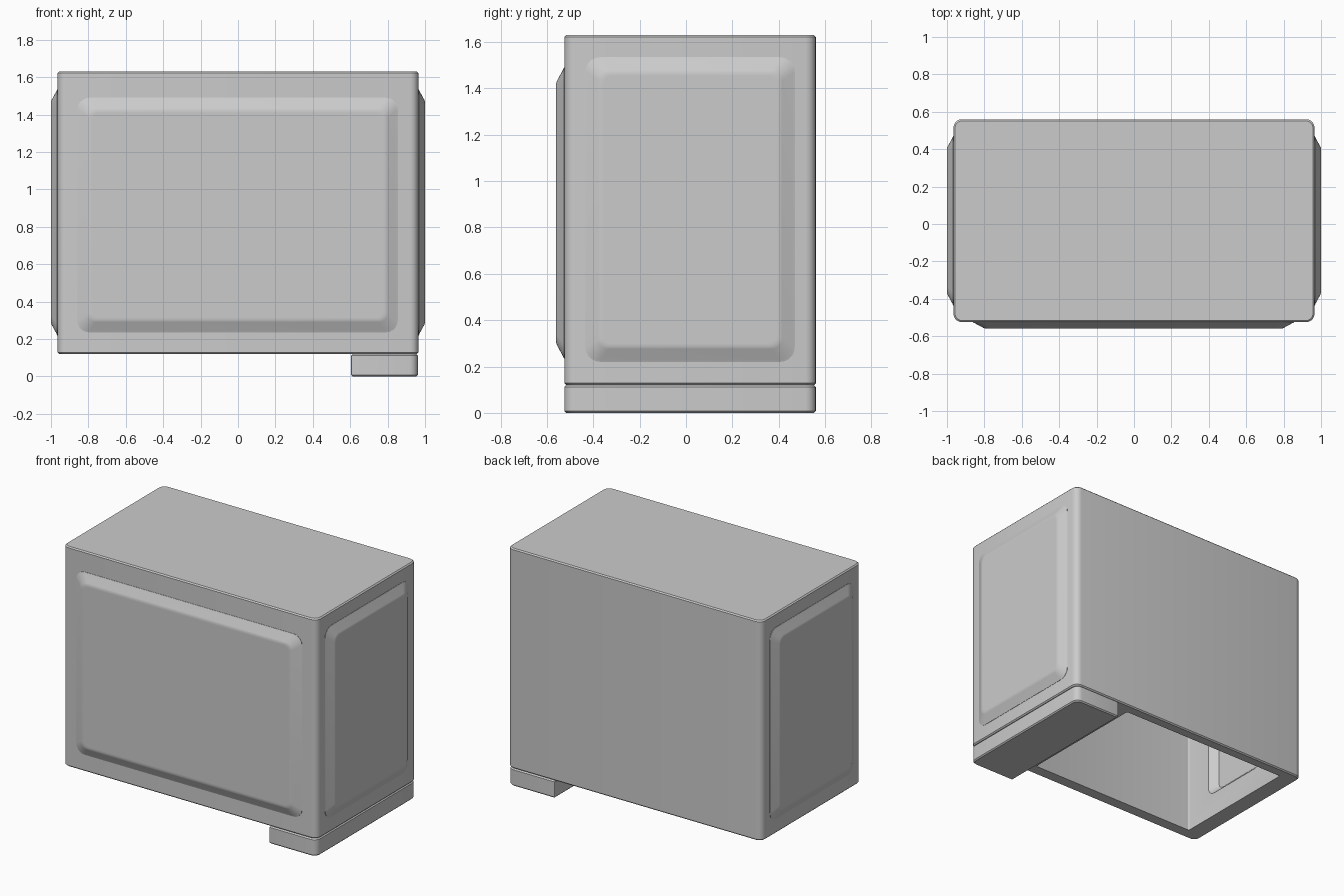
import bpy, bmesh
from math import cos, sin, pi, radians
from mathutils import Vector

if "Cube" in bpy.data.objects:
    bpy.data.objects.remove(bpy.data.objects["Cube"])

grey = bpy.data.materials.new("light grey metal")
grey.use_nodes = True
grey.diffuse_color = (0.6, 0.6, 0.6, 1)
grey.node_tree.nodes["Principled BSDF"].inputs["Base Color"].default_value = (0.6, 0.6, 0.6, 1)


def rounded_rect(u0, u1, v0, v1, r, r_low=None, steps=5):
    """Counter-clockwise outline; r_low is the radius on the low-u side."""
    rl = r if r_low is None else r_low
    corners = [(u1 - r, v1 - r, r), (u0 + rl, v1 - rl, rl),
               (u0 + rl, v0 + rl, rl), (u1 - r, v0 + r, r)]
    return [(cu + k * cos(a), cv + k * sin(a))
            for i, (cu, cv, k) in enumerate(corners)
            for a in [(i + s / steps) * pi / 2 for s in range(steps + 1)]]


def inset(box, d):
    return box[0] + d, box[1] - d, box[2] + d, box[3] - d


def loft(name, rings, place):
    """Skin (outline, height) rings; place maps u, v, height to space."""
    bm = bmesh.new()
    loops = [[bm.verts.new(place(u, v, h)) for u, v in pts] for pts, h in rings]
    for a, b in zip(loops, loops[1:]):
        for i in range(len(a)):
            j = (i + 1) % len(a)
            bm.faces.new((a[i], a[j], b[j], b[i]))
    bm.faces.new(loops[0])
    bm.faces.new(loops[-1])
    bmesh.ops.recalc_face_normals(bm, faces=bm.faces)
    mesh = bpy.data.meshes.new(name)
    bm.to_mesh(mesh)
    bm.free()
    mesh.materials.append(grey)
    obj = bpy.data.objects.new(name, mesh)
    bpy.context.collection.objects.link(obj)
    return obj


def select(obj):
    bpy.ops.object.select_all(action="DESELECT")
    obj.select_set(True)
    bpy.context.view_layer.objects.active = obj


def smooth(obj):
    select(obj)
    bpy.ops.object.shade_smooth_by_angle(angle=radians(35))


def upright(u, v, h):
    return Vector((u, v, h))


# Housing: outer shell folded over the bottom rim into an open cavity
shell = (-0.965, 0.965, -0.525, 0.56)
cavity = (-0.84, 0.47, -0.44, 0.49)
edge = 0.008
housing = loft("housing", [
    (rounded_rect(*inset(cavity, 0), 0.01), 1.51),
    (rounded_rect(*cavity, 0.01), 0.12),
    (rounded_rect(*inset(shell, edge), 0.04), 0.12),
    (rounded_rect(*shell, 0.045), 0.12 + edge),
    (rounded_rect(*shell, 0.045), 1.63 - edge),
    (rounded_rect(*inset(shell, edge), 0.04), 1.63),
], upright)

# Tapered recess in the cavity's end wall
recess_box = (-0.24, 0.29, 0.29, 1.37)
cutter = loft("recess_cutter", [
    (rounded_rect(*inset(recess_box, -0.02), 0.06), 0.82),
    (rounded_rect(*recess_box, 0.06), 0.84),
    (rounded_rect(*inset(recess_box, 0.05), 0.04), 0.89),
], lambda u, v, h: Vector((-h, u, v)))
cutter.hide_render = True
select(housing)
cut = housing.modifiers.new("recess", "BOOLEAN")
cut.operation = "DIFFERENCE"
cut.solver = "EXACT"
cut.object = cutter
bpy.ops.object.modifier_apply(modifier=cut.name)
bpy.data.objects.remove(cutter)
smooth(housing)

# Foot bar under one end, rounded only at the outer corners
foot_box = (0.605, 0.962, -0.525, 0.56)
foot = loft("foot", [
    (rounded_rect(*inset(foot_box, edge), 0.04, 0.002), 0),
    (rounded_rect(*foot_box, 0.045, 0.003), edge),
    (rounded_rect(*foot_box, 0.045, 0.003), 0.12 - edge),
    (rounded_rect(*inset(foot_box, edge), 0.04, 0.002), 0.12),
], upright)
smooth(foot)


def raised_panel(name, box, base, place):
    """Soft-edged plate standing 0.035 proud of a wall at the given distance."""
    profile = [(0, -0.01, 0.065), (0, 0.002, 0.065), (0.01, 0.006, 0.06),
               (0.056, 0.031, 0.045), (0.066, 0.035, 0.04), (0.08, 0.035, 0.035)]
    smooth(loft(name, [(rounded_rect(*inset(box, d), r), base + h)
                       for d, h, r in profile], place))


# Raised panels on the front and both ends
raised_panel("front_panel", (-0.86, 0.855, 0.235, 1.49), 0.525,
             lambda u, v, h: Vector((u, -h, v)))
for side, name in ((1, "left_panel"), (-1, "right_panel")):
    raised_panel(name, (-0.435, 0.47, 0.22, 1.535), 0.965,
                 lambda u, v, h: Vector((side * h, u, v)))
